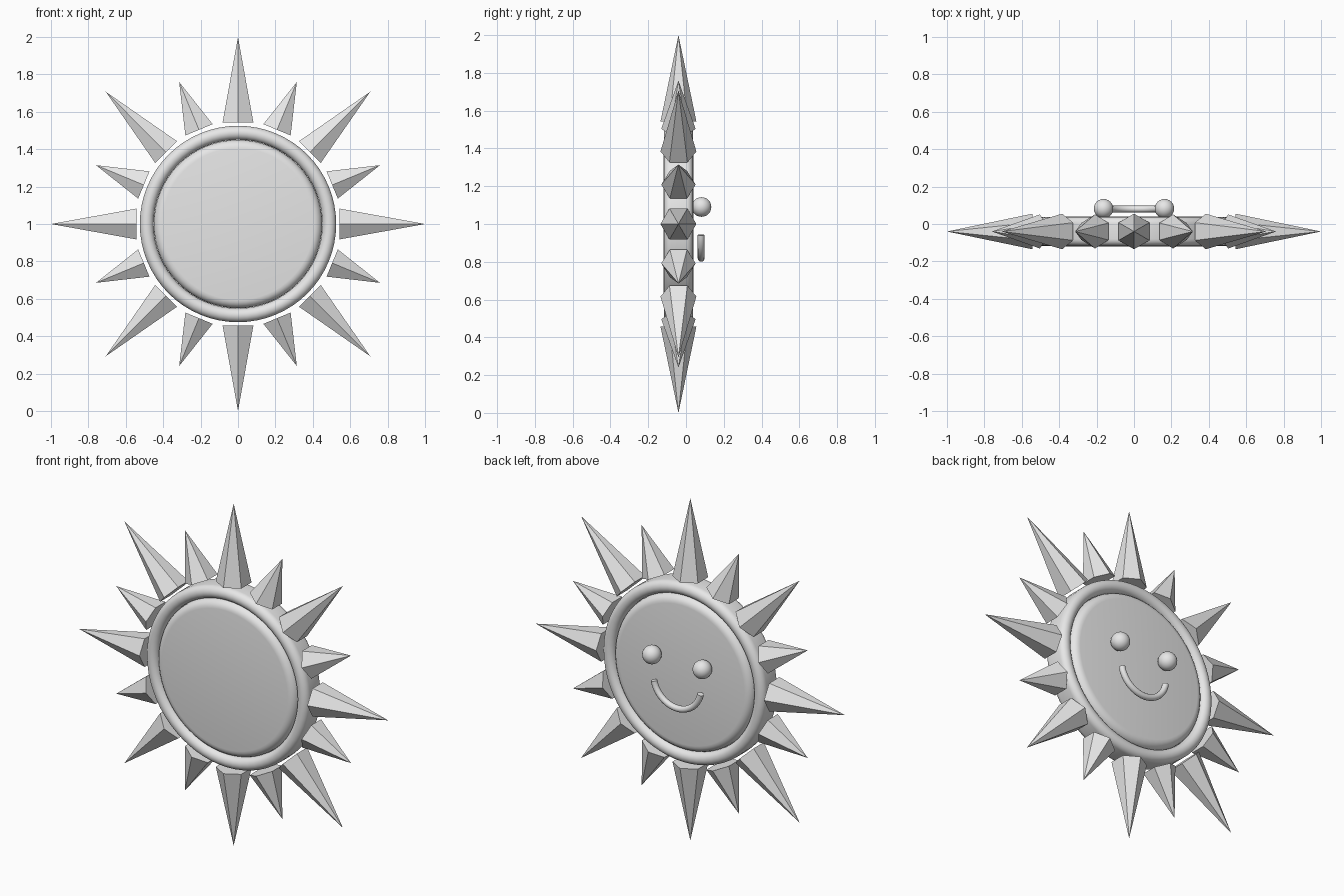
import bpy, bmesh, math

if "Cube" in bpy.data.objects:
    bpy.data.objects.remove(bpy.data.objects["Cube"])

CY, CZ = -0.04, 1.0          # centre of the disc and rays

grey = bpy.data.materials.new("light_grey")
grey.diffuse_color = (0.8, 0.8, 0.8, 1)
grey.use_nodes = True
grey.node_tree.nodes["Principled BSDF"].inputs["Base Color"].default_value = grey.diffuse_color


def finish(name, bm, smooth=None):
    """Turn a bmesh into a named, coloured object."""
    bmesh.ops.recalc_face_normals(bm, faces=bm.faces[:])
    mesh = bpy.data.meshes.new(name)
    bm.to_mesh(mesh)
    bm.free()
    mesh.materials.append(grey)
    obj = bpy.data.objects.new(name, mesh)
    bpy.context.collection.objects.link(obj)
    if smooth:
        bpy.ops.object.select_all(action='DESELECT')
        obj.select_set(True)
        bpy.context.view_layer.objects.active = obj
        bpy.ops.object.shade_smooth_by_angle(angle=math.radians(smooth))
    return obj


def lathe(name, profile, steps, closed=False):
    """Spin (radius, y) points around the disc axis."""
    bm = bmesh.new()
    rings = []
    for r, y in profile:
        if r < 1e-6:
            rings.append([bm.verts.new((0, CY + y, CZ))] * steps)
        else:
            rings.append([bm.verts.new((r * math.sin(2 * math.pi * i / steps), CY + y,
                                        CZ + r * math.cos(2 * math.pi * i / steps)))
                          for i in range(steps)])
    pairs = list(zip(rings, rings[1:]))
    if closed:
        pairs.append((rings[-1], rings[0]))
    for a, b in pairs:
        for i in range(steps):
            j = (i + 1) % steps
            bm.faces.new(list(dict.fromkeys((a[i], a[j], b[j], b[i]))))
    return finish(name, bm, 40)


def ray(name, angle, base, tip, radius):
    """Six-sided spike pointing outward, two corners along y."""
    bm = bmesh.new()
    ca, sa = math.cos(angle), math.sin(angle)

    def place(out, side, y):
        return bm.verts.new((out * ca - side * sa, CY + y, CZ + out * sa + side * ca))
    hexagon = [place(base, radius * math.sin(k * math.pi / 3), radius * math.cos(k * math.pi / 3))
               for k in range(6)]
    point = place(tip, 0, 0)
    bm.faces.new(hexagon)
    for k in range(6):
        bm.faces.new((hexagon[k], hexagon[(k + 1) % 6], point))
    finish(name, bm)


# Face disc with rounded rims
rim = [(0.405 + 0.045 * math.sin(t * math.pi / 10), 0.035 + 0.045 * math.cos(t * math.pi / 10))
       for t in range(6)]
half = [(0, 0.08)] + rim
lathe("face_disc", half + [(r, -y) for r, y in reversed(half)], 64)

# Rounded hoop around the disc: two round lips joined by a flat outer band
lip = [(0.488 + 0.037 * math.cos(math.radians(a)), 0.04 + 0.037 * math.sin(math.radians(a)))
       for a in range(0, 181, 15)]
lathe("rim_hoop", lip + [(r, -y) for r, y in reversed(lip)], 64, closed=True)

# Alternating long and short rays
for i in range(16):
    angle = i * math.pi / 8
    if i % 2 == 0:
        ray("long_ray", angle, 0.543, 1.0, 0.095)
    else:
        ray("short_ray", angle, 0.545, 0.822, 0.091)

# Eyes on the back side
for side in (-1, 1):
    bm = bmesh.new()
    bmesh.ops.create_uvsphere(bm, u_segments=24, v_segments=16, radius=0.052)
    bmesh.ops.translate(bm, verts=bm.verts[:], vec=(side * 0.163, 0.082, 1.09))
    finish("eye", bm, 60)

# Smiling mouth: bent tube
bm = bmesh.new()
R, r, steps, sides = 0.153, 0.018, 28, 12
loops = []
for s in range(steps + 1):
    a = math.radians(-79 + 158 * s / steps)
    loops.append([])
    for k in range(sides):
        b = 2 * math.pi * k / sides
        d = R + r * math.cos(b)
        loops[-1].append(bm.verts.new((d * math.sin(a), 0.08 + r * math.sin(b),
                                       0.971 - d * math.cos(a))))
for p, q in zip(loops, loops[1:]):
    for k in range(sides):
        m = (k + 1) % sides
        bm.faces.new((p[k], p[m], q[m], q[k]))
bm.faces.new(loops[0])
bm.faces.new(loops[-1])
finish("mouth", bm, 45)
